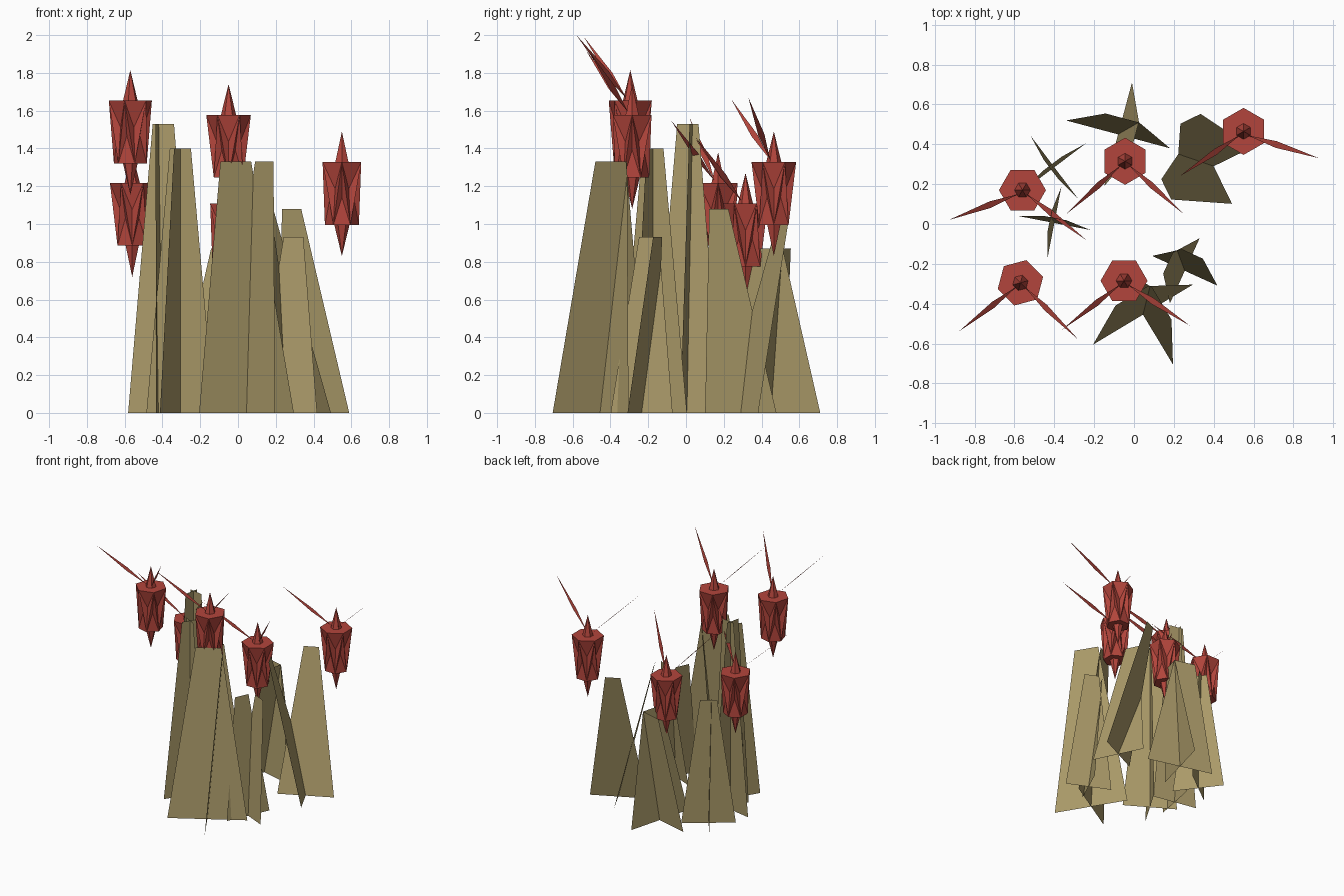
import bpy, bmesh, math
from mathutils import Vector

if "Cube" in bpy.data.objects:
    bpy.data.objects.remove(bpy.data.objects["Cube"])


def material(name, rgb):
    m = bpy.data.materials.new(name)
    m.diffuse_color = (*rgb, 1)
    m.use_nodes = True
    m.node_tree.nodes["Principled BSDF"].inputs["Base Color"].default_value = m.diffuse_color
    return m


BROWN = material("stalk_brown", (0.40, 0.32, 0.14))
RED = material("bloom_red", (0.45, 0.06, 0.045))


def finish(bm, name, mat):
    me = bpy.data.meshes.new(name)
    bm.to_mesh(me)
    bm.free()
    ob = bpy.data.objects.new(name, me)
    me.materials.append(mat)
    bpy.context.collection.objects.link(ob)


def stalk(name, x, y, angle, base, top, height, lean, lean2=None):
    """Two crossed tapering sheets, each leaning along its own normal."""
    bm = bmesh.new()
    for turn, d in ((0, lean), (90, lean if lean2 is None else lean2)):
        a = math.radians(angle + turn)
        e = Vector((math.cos(a), math.sin(a), 0))
        n = Vector((-e.y, e.x, 0))
        c = Vector((x, y, 0))
        t = c + n * d + Vector((0, 0, height))
        bm.faces.new([bm.verts.new(p) for p in
                      (c - e * base / 2, c + e * base / 2, t + e * top / 2, t - e * top / 2)])
    finish(bm, name, BROWN)


def bloom(name, x, y, z, turn):
    """Dented six-sided lantern with a narrow spike above and below."""
    bm = bmesh.new()
    n = 6

    def ring(r, h, off):
        return [bm.verts.new((x + r * math.cos(math.radians(turn + off) + i * math.tau / n),
                              y + r * math.sin(math.radians(turn + off) + i * math.tau / n),
                              z + h)) for i in range(n)]

    low_in, low = ring(0.04, -0.165, 30), ring(0.09, -0.165, 30)
    up, up_in = ring(0.118, 0.168, 0), ring(0.04, 0.168, 0)
    tip_lo = bm.verts.new((x, y, z - 0.33))
    tip_up = bm.verts.new((x, y, z + 0.33))
    sides = []
    for i in range(n):
        j = (i + 1) % n
        bm.faces.new((tip_lo, low_in[j], low_in[i]))
        bm.faces.new((low_in[i], low_in[j], low[j], low[i]))
        sides.append(bm.faces.new((up[i], low[i], up[j])))
        sides.append(bm.faces.new((low[i], low[j], up[j])))
        bm.faces.new((up[i], up[j], up_in[j], up_in[i]))
        bm.faces.new((up_in[i], up_in[j], tip_up))
    bmesh.ops.recalc_face_normals(bm, faces=bm.faces[:])
    # dent the side triangles
    poked = bmesh.ops.poke(bm, faces=sides)
    for v in poked["verts"]:
        v.co.x += (x - v.co.x) * 0.25
        v.co.y += (y - v.co.y) * 0.25
    finish(bm, name, RED)


def feeler(name, start, tip):
    """Thin flat diamond blade."""
    a, b = Vector(start), Vector(tip)
    d = (b - a).normalized()
    w = Vector((0, 1, 0)) - d * d.y
    w = w.normalized() * 0.017
    m = a.lerp(b, 0.4)
    bm = bmesh.new()
    bm.faces.new([bm.verts.new(p) for p in (a, m + w, b, m - w)])
    finish(bm, name, RED)


# stalks: x, y, angle, base width, top width, height, lean(s)
stalks = [
    (-0.40, 0.005, -11, 0.37, 0.115, 1.53, 0.025),
    (-0.305, -0.175, -31, 0.42, 0.13, 1.40, 0.0),
    (0.045, -0.455, -59, 0.585, 0.19, 1.33, 0.11),
    (0.255, -0.235, -24.5, 0.36, 0.115, 0.93, 0.093),
    (0.40, 0.29, 26, 0.42, 0.113, 1.08, 0.265),
    (-0.08, 0.45, -105, 0.54, 0.175, 0.87, 0.085),
    (-0.40, 0.285, 37, 0.40, 0.125, 1.00, 0.02),
]
for i, s in enumerate(stalks):
    stalk(f"stalk_{i + 1}", *s)

# blooms: x, y, z, turn, left feeler tip, right feeler tip
blooms = [
    (-0.57, -0.295, 1.485, 15, (-0.88, -0.54, 1.99), (-0.28, -0.58, 2.0)),
    (-0.05, -0.285, 1.41, 0, (-0.36, -0.53, 1.92), (0.28, -0.51, 1.91)),
    (-0.045, 0.315, 0.94, 30, (-0.34, 0.05, 1.45), (0.25, 0.05, 1.46)),
    (0.55, 0.465, 1.16, 30, (0.23, 0.24, 1.66), (0.93, 0.33, 1.67)),
    (-0.56, 0.17, 1.05, 0, (-0.93, 0.02, 1.56), (-0.24, -0.08, 1.55)),
]
for i, (x, y, z, turn, left, right) in enumerate(blooms):
    bloom(f"bloom_{i + 1}", x, y, z, turn)
    feeler(f"left_feeler_{i + 1}", (x - 0.02, y - 0.02, z + 0.18), left)
    feeler(f"right_feeler_{i + 1}", (x + 0.02, y - 0.02, z + 0.18), right)
